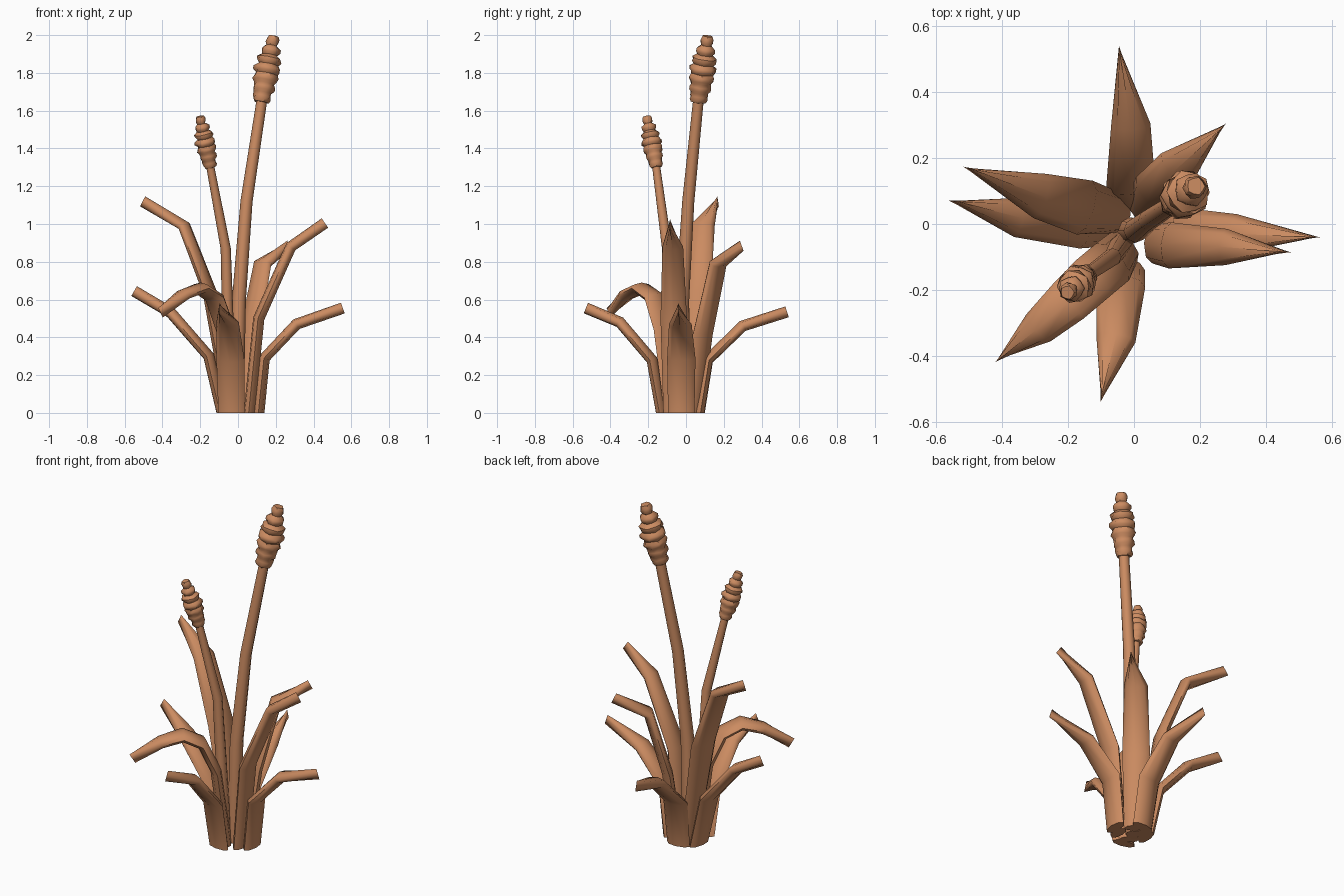
import bpy, math
from mathutils import Vector

if "Cube" in bpy.data.objects:
    bpy.data.objects.remove(bpy.data.objects["Cube"])

clay = bpy.data.materials.new("warm_clay_brown")
clay.diffuse_color = (0.60, 0.26, 0.12, 1)
clay.use_nodes = True
clay.node_tree.nodes["Principled BSDF"].inputs["Base Color"].default_value = clay.diffuse_color


def make(name, verts, faces, angle=50):
    me = bpy.data.meshes.new(name)
    me.from_pydata(verts, [], faces)
    me.materials.append(clay)
    ob = bpy.data.objects.new(name, me)
    bpy.context.collection.objects.link(ob)
    bpy.ops.object.select_all(action='DESELECT')
    ob.select_set(True)
    bpy.context.view_layer.objects.active = ob
    bpy.ops.object.shade_smooth_by_angle(angle=math.radians(angle))
    return ob


def tangents(pts):
    n = len(pts)
    seg = [(pts[i + 1] - pts[i]).normalized() for i in range(n - 1)]
    return [seg[0]] + [(seg[i] + seg[i - 1]).normalized() for i in range(1, n - 1)] + [seg[-1]]


def leaf(name, path, widths, depth=0.06, k=8):
    """Fleshy oval blade: width tapers to a point, depth stays constant."""
    pts = [Vector(p) for p in path]
    flat = pts[-1] - pts[0]
    side = Vector((-flat.y, flat.x, 0)).normalized()
    verts, faces = [], []
    for i, (p, t, w) in enumerate(zip(pts, tangents(pts), widths)):
        up = side.cross(t)
        for j in range(k):
            a = 2 * math.pi * j / k
            v = p + side * (math.cos(a) * w / 2) + up * (math.sin(a) * depth / 2)
            if i == 0:
                v.z = 0
            verts.append(v)
    for i in range(len(pts) - 1):
        for j in range(k):
            a, b = i * k + j, i * k + (j + 1) % k
            faces.append((a, b, b + k, a + k))
    faces.append(tuple(reversed(range(k))))
    return make(name, verts, faces, 60)


def tube(name, path, radii, sides, bump=0.0):
    """Round stem through a path; bump staggers the sides into small buds."""
    pts = [Vector(p) for p in path]
    verts, faces = [], []
    n = sides
    for i, (p, t, r) in enumerate(zip(pts, tangents(pts), radii)):
        a = t.cross(Vector((0, 1, 0))).normalized()
        b = t.cross(a)
        for j in range(n):
            ang = 2 * math.pi * j / n
            rr = r * (1 + bump * (1 if (j + i // 2) % 2 else -1))
            verts.append(p + a * math.cos(ang) * rr + b * math.sin(ang) * rr)
    for i in range(len(pts) - 1):
        for j in range(n):
            j2 = (j + 1) % n
            faces.append((i * n + j, i * n + j2, (i + 1) * n + j2, (i + 1) * n + j))
    faces += [tuple(reversed(range(n))), tuple(range(len(verts) - n, len(verts)))]
    return make(name, verts, faces)


# Blades: base, bend, bend, tip
W = [0.14, 0.15, 0.12, 0.0]
leaf("leaf_back_low", [(0.0, 0.07, 0), (-0.01, 0.115, 0.28), (-0.01, 0.30, 0.46), (-0.045, 0.535, 0.535)], W)
leaf("leaf_right_low", [(0.11, -0.025, 0), (0.14, -0.025, 0.29), (0.31, -0.03, 0.47), (0.555, -0.04, 0.555)], W)
leaf("leaf_front_low", [(-0.035, -0.13, 0), (-0.04, -0.18, 0.28), (-0.055, -0.35, 0.48), (-0.10, -0.53, 0.555)], W)
leaf("leaf_left_low", [(-0.085, 0.0, 0), (-0.155, 0.0, 0.30), (-0.355, 0.02, 0.53), (-0.55, 0.07, 0.645)], W)
leaf("leaf_left_tall", [(-0.04, 0.03, 0), (-0.15, 0.05, 0.64), (-0.285, 0.085, 0.99), (-0.505, 0.17, 1.12)],
     [0.12, 0.17, 0.14, 0.0])
leaf("leaf_right_tall", [(0.06, -0.06, 0), (0.11, -0.065, 0.50), (0.28, -0.07, 0.88), (0.46, -0.085, 1.005)],
     [0.12, 0.14, 0.11, 0.0])
leaf("leaf_back_tall", [(0.025, 0.04, 0), (0.06, 0.09, 0.42), (0.13, 0.17, 0.79), (0.27, 0.295, 0.885)],
     [0.12, 0.15, 0.13, 0.0])
leaf("leaf_front_arching",
     [(-0.03, -0.07, 0), (-0.065, -0.115, 0.44), (-0.125, -0.165, 0.61), (-0.20, -0.235, 0.66),
      (-0.29, -0.315, 0.625), (-0.41, -0.41, 0.53)],
     [0.12, 0.15, 0.15, 0.14, 0.11, 0.0])

# Stalks
tube("tall_stalk", [(-0.01, -0.02, 0), (0.005, -0.02, 0.6), (0.045, 0.012, 1.12), (0.13, 0.068, 1.68)],
     [0.04, 0.037, 0.032, 0.028], 8)
tube("short_stalk", [(-0.04, -0.06, 0), (-0.065, -0.10, 0.87), (-0.15, -0.16, 1.32)],
     [0.035, 0.027, 0.021], 8)


def spike(name, start, end, radius):
    """Flower spike: stacked, gently swollen tiers of buds."""
    a, b = Vector(start), Vector(end)
    tiers = [.64, .78, .90, .97, .88, .68, .46]
    ts, rs = [], []
    for i, r in enumerate(tiers):
        for f, s in ((0.0, .82), (0.3, 1.0), (0.65, 1.0)):
            ts.append((i + f) / len(tiers))
            rs.append(r * s * radius)
    ts.append(1.0)
    rs.append(.36 * radius)
    tube(name, [a.lerp(b, t) for t in ts], rs, 10, 0.06)


spike("tall_flower_spike", (0.122, 0.064, 1.645), (0.188, 0.115, 1.995), 0.073)
spike("short_flower_spike", (-0.146, -0.156, 1.30), (-0.202, -0.208, 1.57), 0.056)
